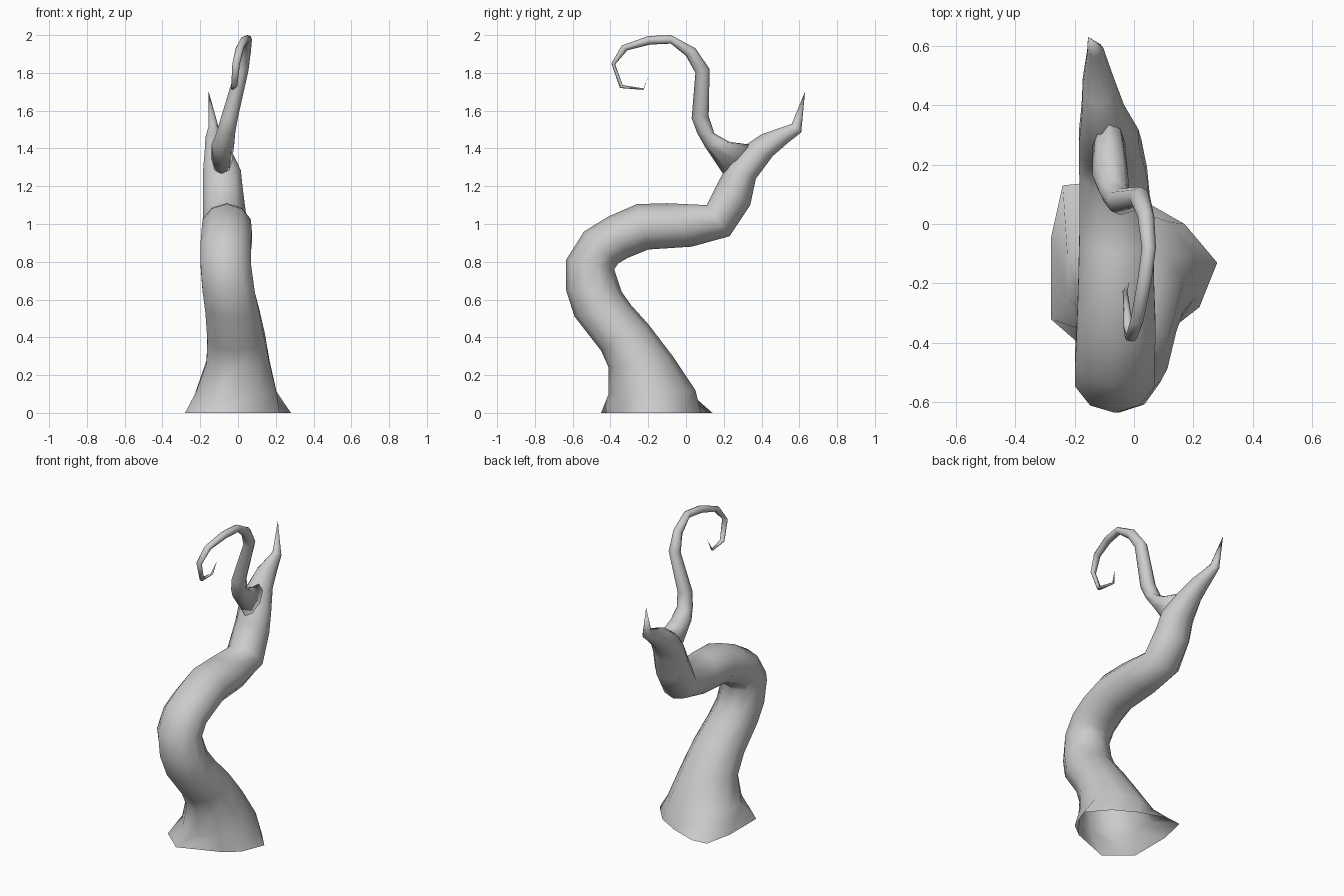
import bpy
import bmesh
from math import sin, cos, tau
from mathutils import Vector

default_cube = bpy.data.objects.get("Cube")
if default_cube:
    bpy.data.objects.remove(default_cube, do_unlink=True)


def make_material(name, color):
    material = bpy.data.materials.new(name)
    material.use_nodes = True
    material.diffuse_color = color
    shader = material.node_tree.nodes["Principled BSDF"]
    shader.inputs["Base Color"].default_value = color
    return material


def ring_points(section, sides):
    """Elliptical section through an outer and an inner (y, z) profile point."""
    outer_y, outer_z, inner_y, inner_z, center_x, half_width = section
    outer = Vector((center_x, outer_y, outer_z))
    inner = Vector((center_x, inner_y, inner_z))
    middle = (outer + inner) / 2
    sideways = Vector((half_width, 0, 0))
    angles = [tau * i / sides for i in range(sides)]
    return [middle + (outer - middle) * cos(a) + sideways * sin(a) for a in angles]


def make_limb(name, rings, tip, material, cap_start=False):
    """Skin consecutive rings with quads and close the end with a pointed tip."""
    bm = bmesh.new()
    loops = [[bm.verts.new(point) for point in ring] for ring in rings]
    sides = len(loops[0])
    for lower, upper in zip(loops, loops[1:]):
        for i in range(sides):
            j = (i + 1) % sides
            bm.faces.new((lower[i], lower[j], upper[j], upper[i]))
    point = bm.verts.new(tip)
    last = loops[-1]
    for i in range(sides):
        bm.faces.new((last[i], last[(i + 1) % sides], point))
    if cap_start:
        bm.faces.new(loops[0][::-1])
    mesh = bpy.data.meshes.new(name)
    bm.to_mesh(mesh)
    bm.free()
    mesh.materials.append(material)
    mesh.shade_smooth()
    limb = bpy.data.objects.new(name, mesh)
    bpy.context.collection.objects.link(limb)
    return limb


bark = make_material("grey bark", (0.6, 0.6, 0.6, 1))

# Flared, uneven foot of the trunk, open underneath
foot_outline = [
    (-.13, -.45), (.13, -.35), (.22, -.28), (.28, -.13), (.17, 0),
    (.03, .08), (-.14, .14), (-.24, .13), (-.28, -.05), (-.28, -.32),
]
foot = [Vector((x, y, 0)) for x, y in foot_outline]

# Trunk sections: outer y, z, inner y, z, center x, half width
trunk_sections = [
    (-.41, .1, .05, .12, -.01, .225),
    (-.41, .24, -.07, .3, 0, .175),
    (-.45, .33, -.2, .47, -.01, .16),
    (-.59, .51, -.29, .57, -.03, .15),
    (-.635, .65, -.34, .64, -.05, .145),
    (-.635, .81, -.38, .76, -.065, .14),
    (-.54, .96, -.36, .79, -.065, .14),
    (-.41, 1.04, -.31, .82, -.06, .14),
    (-.26, 1.105, -.2, .865, -.06, .135),
    (-.1, 1.11, .03, .88, -.06, .13),
    (.11, 1.1, .23, .935, -.07, .12),
    (.18, 1.24, .34, 1.1, -.08, .11),
    (.22, 1.31, .37, 1.24, -.085, .105),
    (.29, 1.4, .46, 1.36, -.105, .075),
    (.4, 1.475, .54, 1.43, -.12, .055),
    (.56, 1.53, .61, 1.485, -.13, .028),
]
trunk_rings = [foot] + [ring_points(s, len(foot)) for s in trunk_sections]
make_limb("trunk", trunk_rings, (-.155, .63, 1.7), bark)

# Curling side branch, its root buried in the trunk
branch_sections = [
    (.34, 1.42, .2, 1.26, -.085, .055),
    (.23, 1.435, .1, 1.41, -.08, .06),
    (.15, 1.48, .06, 1.48, -.065, .05),
    (.12, 1.57, .03, 1.56, -.045, .045),
    (.125, 1.82, .05, 1.8, .02, .035),
    (.05, 1.93, 0, 1.89, .04, .028),
    (-.08, 2, -.08, 1.955, .05, .024),
    (-.2, 1.995, -.19, 1.95, .035, .024),
    (-.34, 1.945, -.31, 1.92, .01, .022),
    (-.395, 1.85, -.375, 1.845, -.01, .02),
    (-.35, 1.72, -.335, 1.735, -.02, .016),
    (-.225, 1.71, -.225, 1.718, -.03, .008),
]
branch_rings = [ring_points(s, 8) for s in branch_sections]
make_limb("curled_branch", branch_rings, (-.015, -.195, 1.79), bark, cap_start=True)
